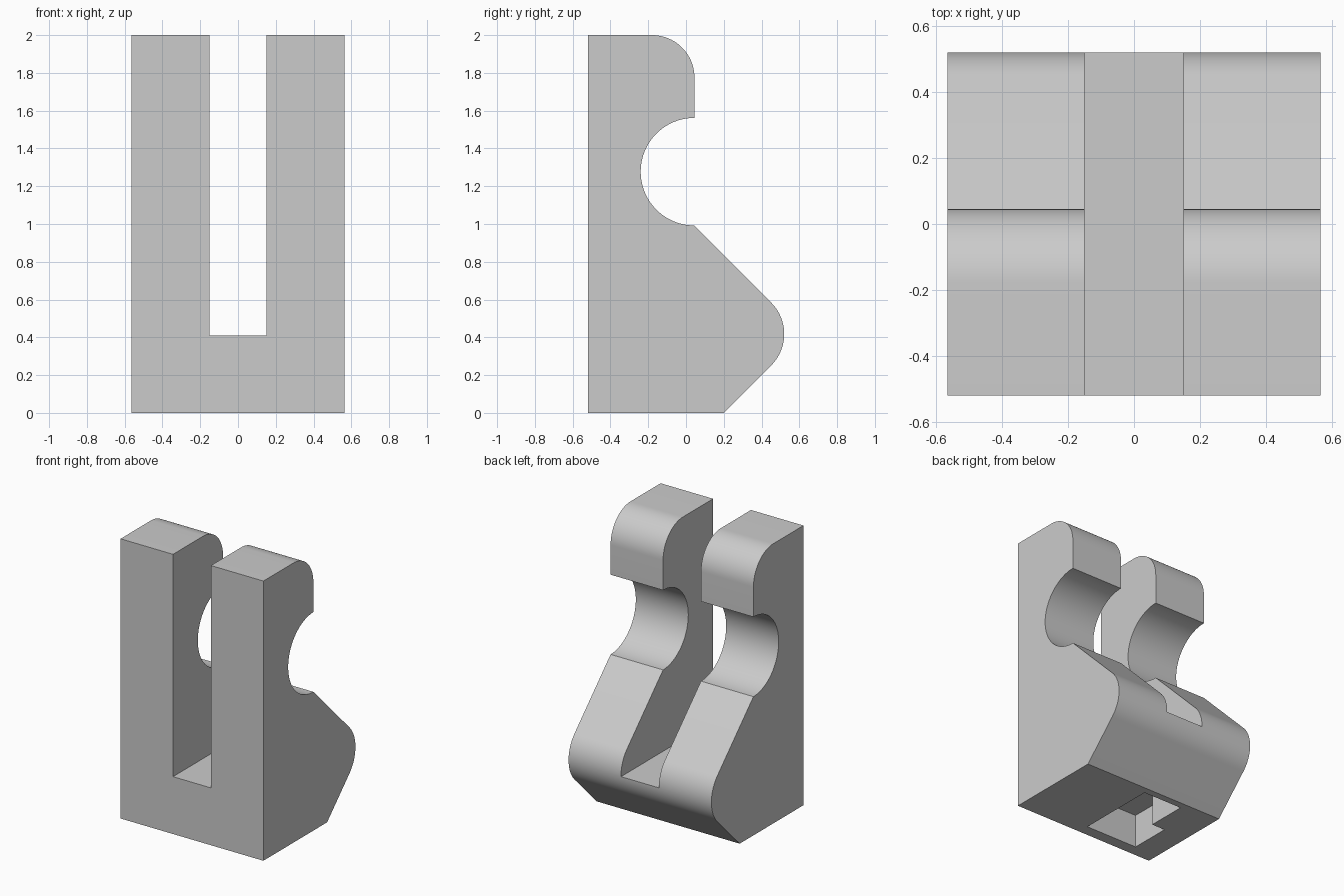
import bpy, bmesh, math
from mathutils import Vector

cube = bpy.data.objects.get("Cube")
if cube:
    bpy.data.objects.remove(cube, do_unlink=True)

grey = bpy.data.materials.new("plain grey")
grey.use_nodes = True
colour = (0.6, 0.6, 0.6, 1)
grey.diffuse_color = colour
grey.node_tree.nodes["Principled BSDF"].inputs["Base Color"].default_value = colour


def arc(cy, cz, r, start, end, steps):
    """Points along a circular arc, angles in degrees."""
    angles = [math.radians(start + (end - start) * i / steps) for i in range(steps + 1)]
    return [(cy + r * math.cos(a), cz + r * math.sin(a)) for a in angles]


def prism(name, points, offset):
    """Extrude a flat outline of 3D points along the offset."""
    bm = bmesh.new()
    face = bm.faces.new([bm.verts.new(p) for p in points])
    new = bmesh.ops.extrude_face_region(bm, geom=[face])["geom"]
    bmesh.ops.translate(bm, vec=Vector(offset),
                        verts=[v for v in new if isinstance(v, bmesh.types.BMVert)])
    bmesh.ops.recalc_face_normals(bm, faces=bm.faces[:])
    mesh = bpy.data.meshes.new(name)
    bm.to_mesh(mesh)
    bm.free()
    mesh.materials.append(grey)
    obj = bpy.data.objects.new(name, mesh)
    bpy.context.collection.objects.link(obj)
    return obj


def cut(target, cutter):
    """Subtract the cutter from the target, then discard it."""
    cutter.hide_render = True
    bpy.context.view_layer.objects.active = target
    mod = target.modifiers.new("cut", "BOOLEAN")
    mod.operation, mod.solver, mod.object = "DIFFERENCE", "EXACT", cutter
    bpy.ops.object.modifier_apply(modifier=mod.name)
    bpy.data.objects.remove(cutter, do_unlink=True)


HALF_W, FRONT = 0.565, -0.52

# Side outline: flat front, rounded nose, round notch and rounded top
outline = [(FRONT, 0), (0.2, 0)]
outline += arc(0.285, 0.4175, 0.235, -45, 45, 20)
outline += arc(0.045, 1.277, 0.285, 270, 90, 40)
outline += arc(-0.18, 1.775, 0.225, 0, 90, 20)
outline += [(FRONT, 2)]
bracket = prism("forked_bracket", [(-HALF_W, y, z) for y, z in outline],
                (2 * HALF_W, 0, 0))

# Open slot between the two arms
slot = [(-0.15, -1, 0.41), (0.15, -1, 0.41), (0.15, -1, 3), (-0.15, -1, 3)]
cut(bracket, prism("slot_cutter", slot, (0, 2, 0)))

# Stepped pocket in the underside
pocket = [(0.035, -0.437), (0.035, 0.15), (-0.275, 0.15),
          (-0.275, -0.14), (-0.38, -0.14), (-0.38, -0.437)]
cut(bracket, prism("pocket_cutter", [(x, y, -0.2) for x, y in pocket], (0, 0, 0.44)))

# Smooth rounds with crisp edges
bpy.ops.object.select_all(action="DESELECT")
bracket.select_set(True)
bpy.context.view_layer.objects.active = bracket
bpy.ops.object.shade_smooth_by_angle(angle=math.radians(30))
